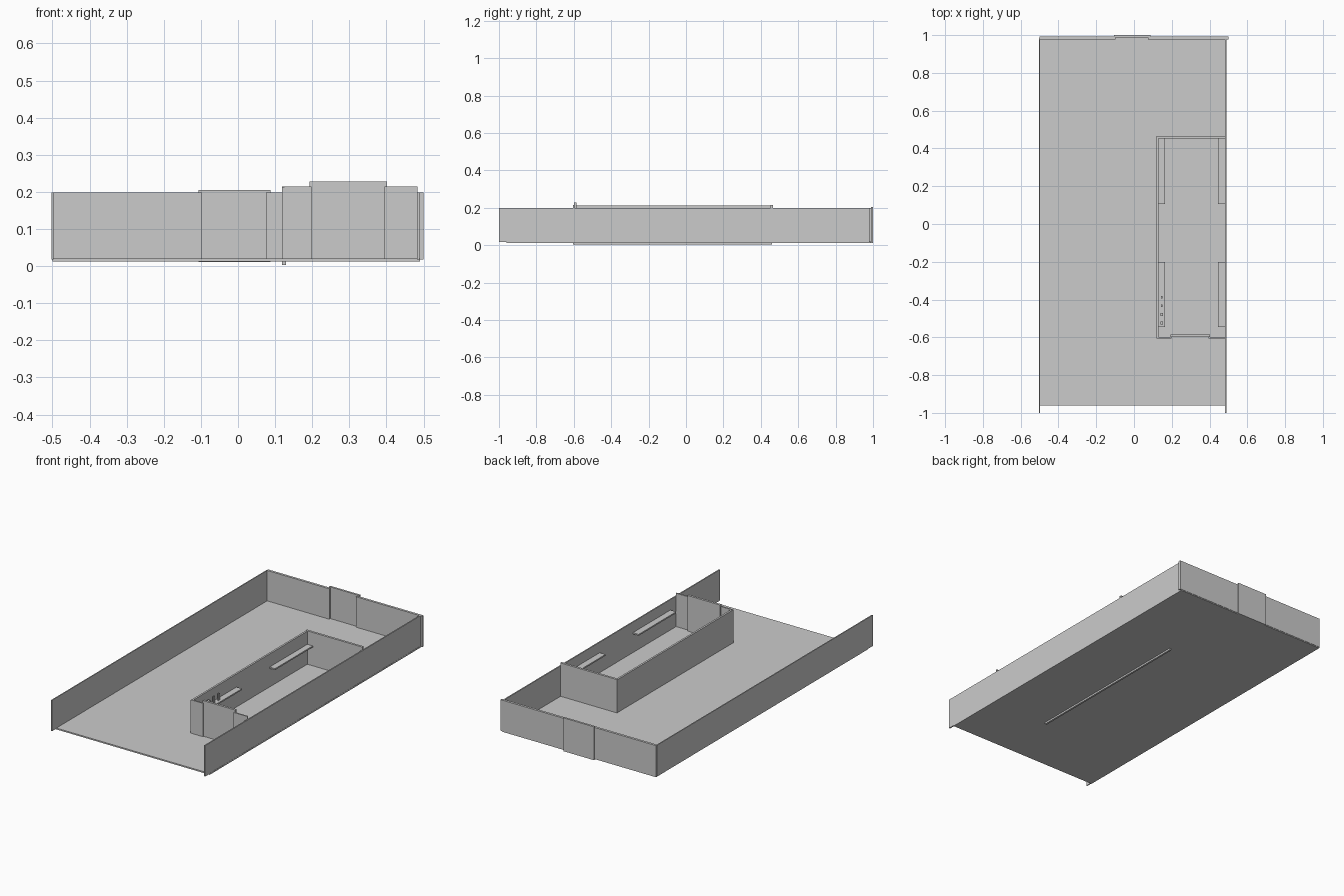
import bpy


def box(name, x, y, z):
    """Axis-aligned box given as (min, max) ranges."""
    bpy.ops.mesh.primitive_cube_add(
        size=1, location=[(r[0] + r[1]) / 2 for r in (x, y, z)])
    ob = bpy.context.object
    ob.name = name
    ob.scale = [r[1] - r[0] for r in (x, y, z)]
    bpy.ops.object.transform_apply(location=False, rotation=False, scale=True)
    return ob


WALL = (0.018, 0.198)
ROOM = (0.018, 0.215)

# Floor slab and long outer side walls
box("floor", (-0.5, 0.49), (-0.96, 0.99), (0.013, 0.021))
box("left_wall", (-0.503, -0.497), (-1.0, 0.985), WALL)
box("right_wall", (0.482, 0.489), (-1.0, 0.985), WALL)

# Back wall: two panels overlapped by a taller door
box("back_wall_left", (-0.5, -0.097), (0.978, 0.992), WALL)
box("back_wall_right", (0.075, 0.5), (0.978, 0.992), WALL)
box("back_door", (-0.107, 0.087), (0.988, 1.0), (0.011, 0.205))

# Inner room; its long wall pokes slightly below the floor
box("room_side_wall", (0.119, 0.13), (-0.605, 0.46), (0.003, 0.213))
box("room_back_wall", (0.119, 0.484), (0.452, 0.465), ROOM)
box("room_front_left", (0.125, 0.198), (-0.605, -0.597), ROOM)
box("room_front_right", (0.395, 0.484), (-0.605, -0.597), ROOM)
box("room_door", (0.192, 0.402), (-0.599, -0.586), (0.018, 0.228))

# Four wall shelves, two on each side of the room
for side, xr in (("left", (0.128, 0.165)), ("right", (0.445, 0.484))):
    box("shelf_rear_" + side, xr, (0.105, 0.452), (0.129, 0.137))
    box("shelf_front_" + side, xr, (-0.545, -0.2), (0.129, 0.137))

# Small upright items on the front left shelf
for i, (y, w, h) in enumerate(((-0.523, 0.016, 0.035), (-0.48, 0.016, 0.035),
                               (-0.432, 0.014, 0.04), (-0.388, 0.014, 0.04))):
    hx = 0.006 if i < 2 else 0.003
    box(f"shelf_item_{i + 1}", (0.147 - hx, 0.147 + hx),
        (y - w / 2, y + w / 2), (0.135, 0.137 + h))
